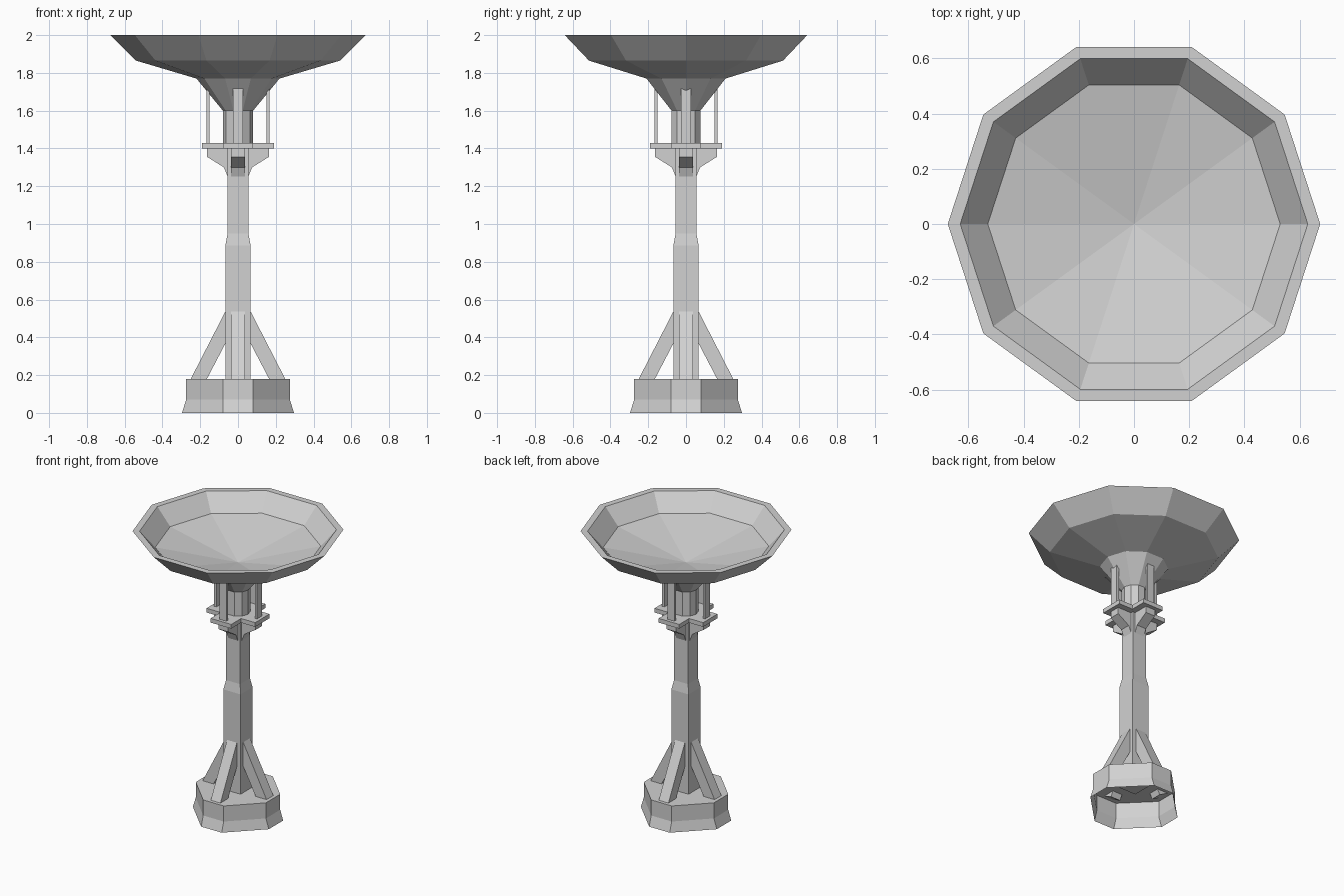
import bpy, bmesh, math
from mathutils import Matrix

if "Cube" in bpy.data.objects:
    bpy.data.objects.remove(bpy.data.objects["Cube"])

GREY = (0.64, 0.64, 0.64, 1)
mat = bpy.data.materials.new("light_grey")
mat.use_nodes = True
mat.diffuse_color = GREY
mat.node_tree.nodes["Principled BSDF"].inputs["Base Color"].default_value = GREY


def finish(name, bm):
    bmesh.ops.recalc_face_normals(bm, faces=bm.faces)
    mesh = bpy.data.meshes.new(name)
    bm.to_mesh(mesh)
    bm.free()
    mesh.materials.append(mat)
    obj = bpy.data.objects.new(name, mesh)
    bpy.context.collection.objects.link(obj)
    return obj


def ring_of(sides, radius, offset=0):
    """Regular outline with the given corner radius."""
    step = math.tau / sides
    return [(radius * math.cos(i * step + offset), radius * math.sin(i * step + offset))
            for i in range(sides)]


def loft(name, levels, cap_start=True, cap_end=True):
    """Bridge a list of (outline, height) levels into one skin."""
    bm = bmesh.new()
    loops = [[bm.verts.new((x, y, z)) for x, y in outline] for outline, z in levels]
    for low, high in zip(loops, loops[1:]):
        n = len(low)
        for i in range(n):
            j = (i + 1) % n
            bm.faces.new((low[i], low[j], high[j], high[i]))
    if cap_start:
        bm.faces.new(loops[0])
    if cap_end:
        bm.faces.new(loops[-1])
    return finish(name, bm)


def square(half):
    return ring_of(4, half * math.sqrt(2), math.pi / 4)


def chamfered(half, flat=0.08):
    """Square with its corners cut off."""
    pts = []
    for k in range(4):
        c, s = round(math.cos(k * math.pi / 2)), round(math.sin(k * math.pi / 2))
        for x, y in ((half, -flat), (half, flat)):
            pts.append((x * c - y * s, x * s + y * c))
    return pts


def four_around(name, profile, half_width):
    """Extrude a side profile (radius, height) and repeat it on all four sides."""
    for side, angle in (("left", 0), ("back", 90), ("right", 180), ("front", 270)):
        bm = bmesh.new()
        face = bm.faces.new([bm.verts.new((r, -half_width, z)) for r, z in profile])
        moved = bmesh.ops.extrude_face_region(bm, geom=[face])["geom"]
        verts = [v for v in moved if isinstance(v, bmesh.types.BMVert)]
        bmesh.ops.translate(bm, verts=verts, vec=(0, 2 * half_width, 0))
        bmesh.ops.rotate(bm, verts=bm.verts, cent=(0, 0, 0),
                         matrix=Matrix.Rotation(math.radians(angle), 3, "Z"))
        finish(f"{side}_{name}", bm)


# Hollow foot, open underneath
loft("base", [(chamfered(0.297), 0), (chamfered(0.274), 0.07), (chamfered(0.274), 0.18)],
     cap_start=False)

# Square column with a step in its width
loft("column", [(square(0.067), 0.15), (square(0.067), 0.885),
                (square(0.055), 0.95), (square(0.055), 1.41)])

# Sloping braces from the column to the base
four_around("brace", [(0.06, 0.55), (0.25, 0.18), (0.183, 0.145), (0.06, 0.38)], 0.038)

# Gussets carrying the platform
four_around("gusset", [(0.05, 1.24), (0.075, 1.3), (0.163, 1.355),
                       (0.163, 1.4), (0.05, 1.4)], 0.037)

# Cross shaped platform
arm, half = 0.19, 0.08
cross = []
for k in range(4):
    c, s = round(math.cos(k * math.pi / 2)), round(math.sin(k * math.pi / 2))
    for x, y in ((arm, -half), (arm, half), (half, half)):
        cross.append((x * c - y * s, x * s + y * c))
loft("platform", [(cross, 1.4), (cross, 1.43)])

# Flat struts between platform and dish
four_around("strut", [(0.15, 1.42), (0.168, 1.42), (0.168, 1.72), (0.15, 1.72)], 0.027)

# Ten sided neck
loft("neck", [(ring_of(10, 0.08), 1.42), (ring_of(10, 0.08), 1.6)])

# Ten sided dish: outer shell, rim, inner wall and conical bowl
dish_profile = [(0.08, 1.6), (0.22, 1.77), (0.54, 1.865), (0.675, 2.0),
                (0.63, 2.0), (0.53, 1.885), (0.001, 1.775)]
loft("dish", [(ring_of(10, r), z) for r, z in dish_profile])
